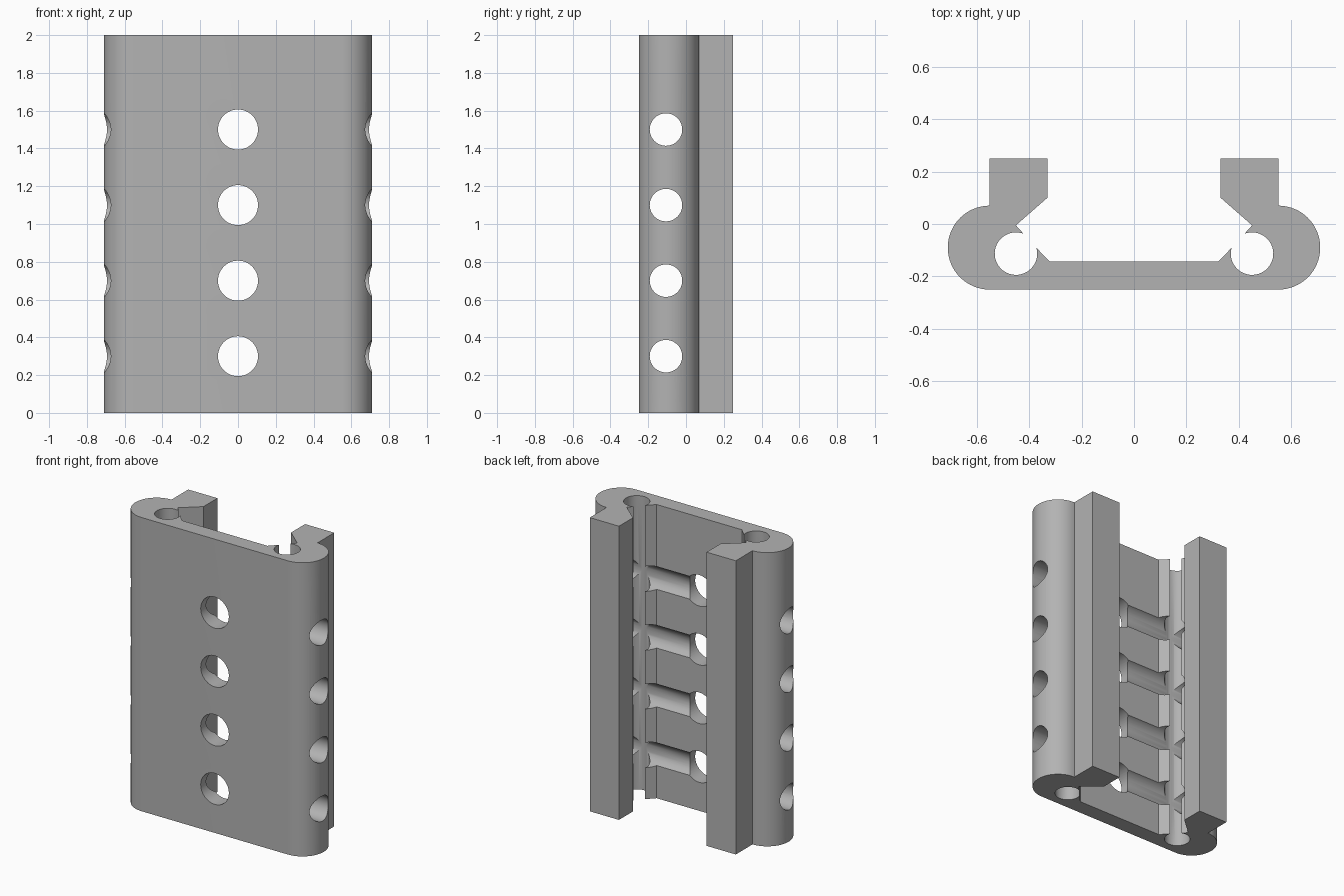
import bpy, bmesh
from math import cos, sin, pi, atan2, radians
from mathutils import Matrix

if "Cube" in bpy.data.objects:
    bpy.data.objects.remove(bpy.data.objects["Cube"], do_unlink=True)

HEIGHT = 2.0
HOLE_HEIGHTS = [0.3, 0.7, 1.1, 1.5]

grey = bpy.data.materials.new("plain grey")
grey.use_nodes = True
colour = (0.45, 0.45, 0.45, 1)
grey.diffuse_color = colour
grey.node_tree.nodes["Principled BSDF"].inputs["Base Color"].default_value = colour


def arc(cx, cy, r, start, end, steps):
    angles = [start + (end - start) * i / steps for i in range(steps + 1)]
    return [(cx + r * cos(a), cy + r * sin(a)) for a in angles]


def new_object(name, bm):
    bmesh.ops.recalc_face_normals(bm, faces=bm.faces)
    mesh = bpy.data.meshes.new(name)
    bm.to_mesh(mesh)
    bm.free()
    obj = bpy.data.objects.new(name, mesh)
    obj.data.materials.append(grey)
    bpy.context.collection.objects.link(obj)
    return obj


# Half of the cross-section: rounded edge, jaw, round channel with a slot, floor
bore_x, bore_y, bore_r = 0.45, -0.113, 0.081
slot_start = atan2(0.078, -0.03)
slot_end = atan2(0.023, -0.079) - 2 * pi
half = arc(0.55, -0.09, 0.16, -pi / 2, pi / 2, 32)
half += [(0.55, 0.25), (0.33, 0.25), (0.33, 0.10), (0.45, -0.005)]
half += arc(bore_x, bore_y, bore_r, slot_start, slot_end, 40)
half += [(0.322, -0.143)]
outline = half + [(-x, y) for x, y in reversed(half)]

# Extruded rail body
bm = bmesh.new()
face = bm.faces.new([bm.verts.new((x, y, 0)) for x, y in outline])
top = bmesh.ops.extrude_face_region(bm, geom=[face])["geom"]
bmesh.ops.translate(bm, vec=(0, 0, HEIGHT),
                    verts=[v for v in top if isinstance(v, bmesh.types.BMVert)])
body = new_object("rail_body", bm)


def drill(name, radius, depth, axis, y):
    """Cut one row of round holes through the body."""
    bm = bmesh.new()
    for z in HOLE_HEIGHTS:
        matrix = Matrix.Translation((0, y, z)) @ Matrix.Rotation(pi / 2, 4, axis)
        bmesh.ops.create_cone(bm, cap_ends=True, segments=48, radius1=radius,
                              radius2=radius, depth=depth, matrix=matrix)
    cutter = new_object(name, bm)
    cut = body.modifiers.new(name, "BOOLEAN")
    cut.operation = "DIFFERENCE"
    cut.solver = "EXACT"
    cut.object = cutter
    bpy.context.view_layer.objects.active = body
    bpy.ops.object.modifier_apply(modifier=cut.name)
    bpy.data.objects.remove(cutter, do_unlink=True)


# Front screw holes and sideways cross holes
drill("front_hole_cutter", 0.106, 0.4, "X", -0.2)
drill("cross_hole_cutter", 0.086, 2.0, "Y", -0.106)

# Smooth curves, crisp edges
bpy.ops.object.select_all(action="DESELECT")
body.select_set(True)
bpy.context.view_layer.objects.active = body
bpy.ops.object.shade_smooth_by_angle(angle=radians(30))
